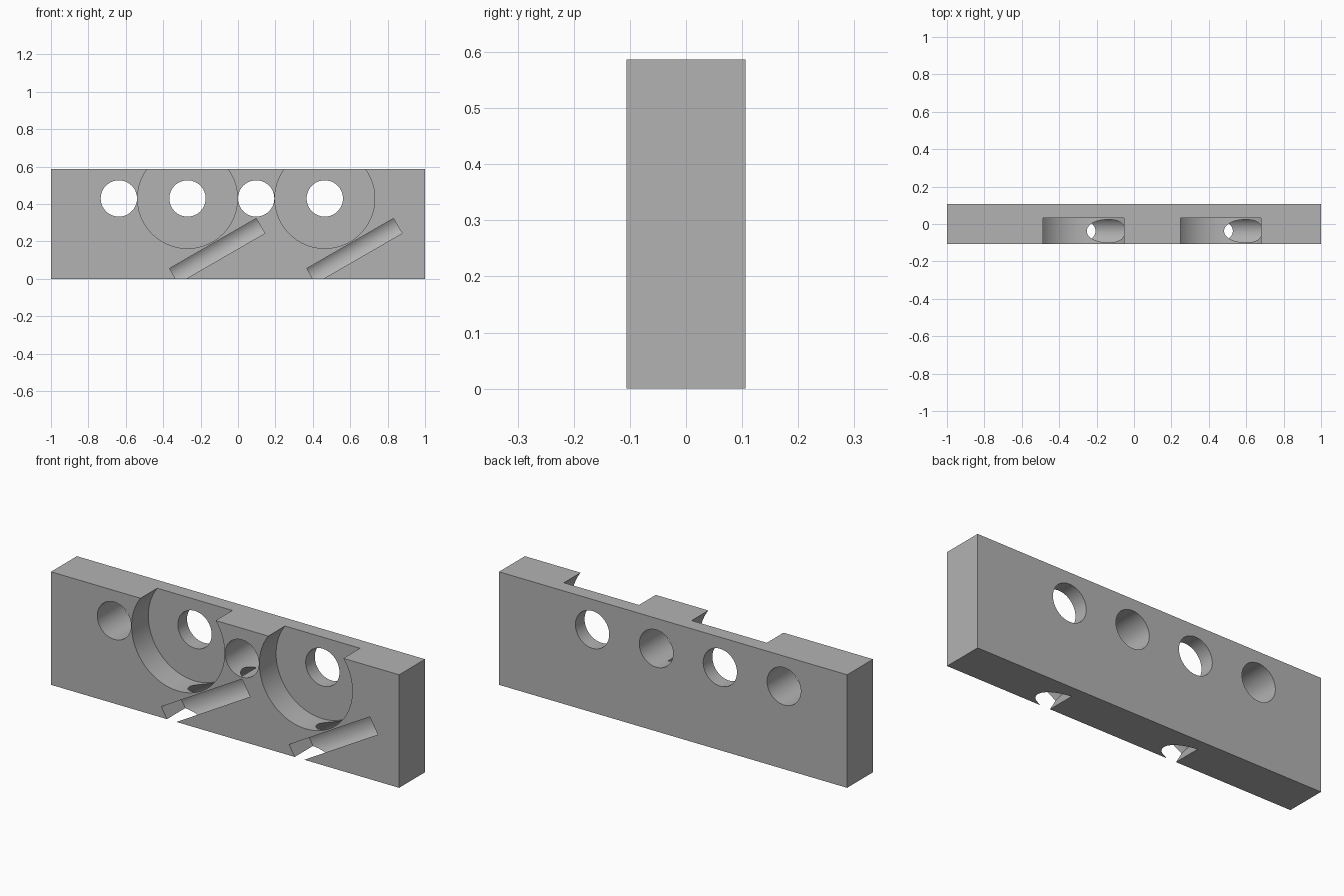
import bpy
import math
from mathutils import Vector

if "Cube" in bpy.data.objects:
    bpy.data.objects.remove(bpy.data.objects["Cube"], do_unlink=True)

HALF_DEPTH, HEIGHT = 0.106, 0.587
HOLE_Z, FIRST_HOLE, PITCH = 0.43, -0.637, 0.367
POCKET_FLOOR = 0.031

grey = bpy.data.materials.new("plain grey")
grey.use_nodes = True
colour = (0.45, 0.45, 0.45, 1)
grey.diffuse_color = colour
grey.node_tree.nodes["Principled BSDF"].inputs["Base Color"].default_value = colour

# Main block
bpy.ops.mesh.primitive_cube_add(size=1, location=(0, 0, HEIGHT / 2))
block = bpy.context.object
block.name = "drilled_block"
block.scale = (2, 2 * HALF_DEPTH, HEIGHT)
bpy.ops.object.transform_apply(location=True, rotation=True, scale=True)
block.data.materials.append(grey)


def bore(start, end, radius):
    """Cut a round bore between two points out of the block."""
    start, end = Vector(start), Vector(end)
    axis = end - start
    bpy.ops.mesh.primitive_cylinder_add(
        vertices=96, radius=radius, depth=axis.length,
        location=(start + end) / 2,
        rotation=axis.to_track_quat('Z', 'Y').to_euler())
    cutter = bpy.context.object
    cutter.hide_render = True
    cutter.data.materials.append(grey)
    bpy.ops.object.select_all(action='DESELECT')
    block.select_set(True)
    bpy.context.view_layer.objects.active = block
    cut = block.modifiers.new("bore", 'BOOLEAN')
    cut.operation = 'DIFFERENCE'
    cut.solver = 'EXACT'
    cut.object = cutter
    bpy.ops.object.modifier_apply(modifier=cut.name)
    bpy.data.objects.remove(cutter, do_unlink=True)


# Row of four through holes
for i in range(4):
    x = FIRST_HOLE + i * PITCH
    bore((x, -0.3, HOLE_Z), (x, 0.3, HOLE_Z), 0.097)

# Two wide front pockets, each with a slanted channel below it
slope = Vector((math.cos(math.radians(30)), 0, math.sin(math.radians(30))))
for i in (1, 3):
    x = FIRST_HOLE + i * PITCH
    bore((x, -0.3, HOLE_Z), (x, POCKET_FLOOR, HOLE_Z), 0.267)
    low_end = Vector((x - 0.073, (POCKET_FLOOR - HALF_DEPTH) / 2, 0.016))
    bore(low_end, low_end + slope * 0.535, 0.0825)

bpy.ops.object.shade_smooth_by_angle(angle=math.radians(30))
